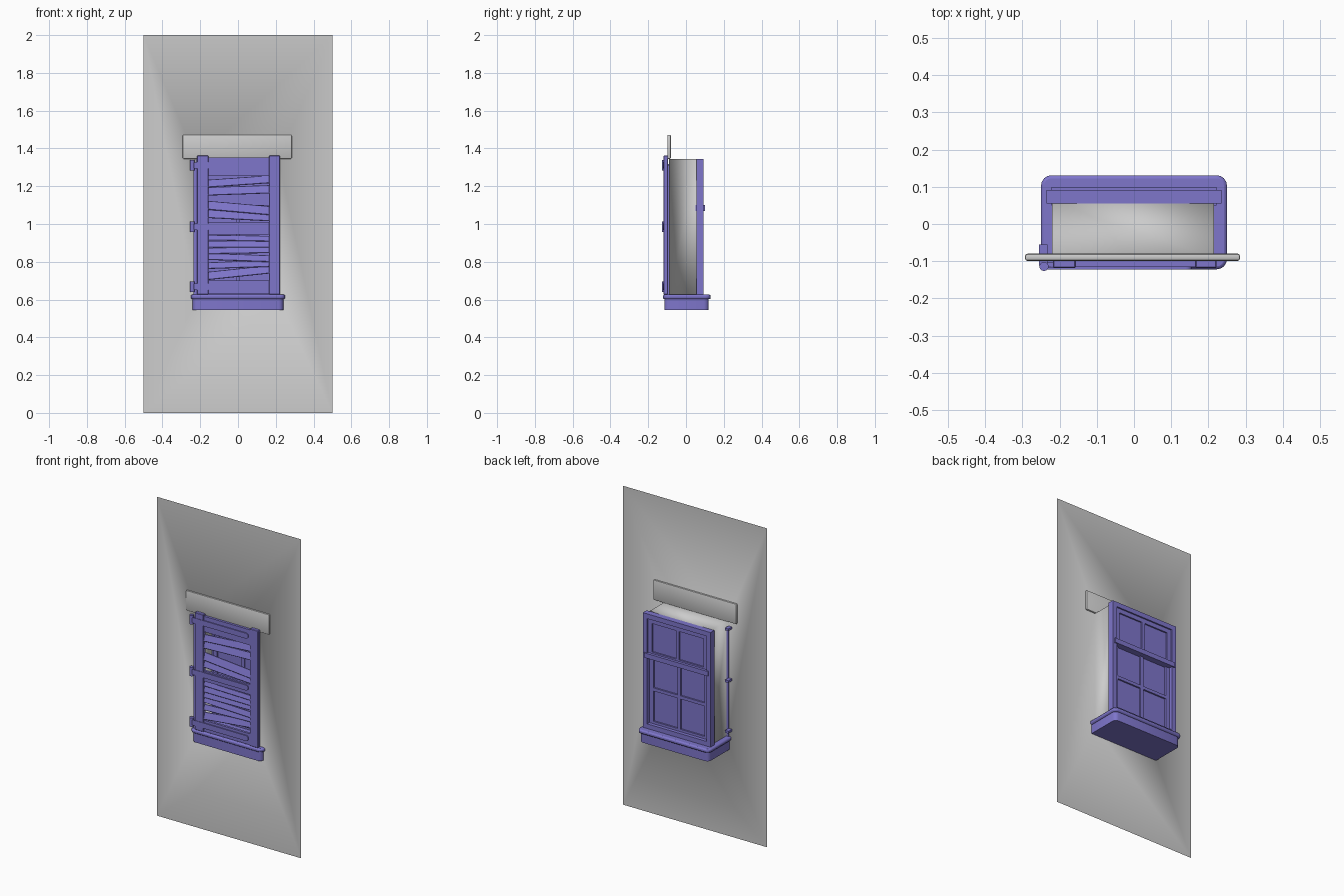
import bpy, bmesh, math
from mathutils import Matrix, Vector

if "Cube" in bpy.data.objects:
    bpy.data.objects.remove(bpy.data.objects["Cube"])

purple = bpy.data.materials.new("painted_wood")
purple.diffuse_color = (0.21, 0.18, 0.6, 1)
purple.use_nodes = True
purple.node_tree.nodes["Principled BSDF"].inputs["Base Color"].default_value = purple.diffuse_color


def finish(name, bm, mat=purple, angle=35):
    me = bpy.data.meshes.new(name)
    bm.to_mesh(me)
    bm.free()
    ob = bpy.data.objects.new(name, me)
    bpy.context.collection.objects.link(ob)
    if mat:
        me.materials.append(mat)
    bpy.ops.object.select_all(action='DESELECT')
    ob.select_set(True)
    bpy.context.view_layer.objects.active = ob
    bpy.ops.object.shade_smooth_by_angle(angle=math.radians(angle))
    return ob


def box(name, x, y, z, mat=purple, bevel=0.0, axis=None, seg=2, tilt=0, pitch=0):
    """Box from (min, max) ranges; axis limits the bevel to edges along it."""
    lo, hi = Vector((x[0], y[0], z[0])), Vector((x[1], y[1], z[1]))
    bm = bmesh.new()
    bmesh.ops.create_cube(bm, size=1)
    bmesh.ops.scale(bm, vec=hi - lo, verts=bm.verts)
    if bevel:
        edges = [e for e in bm.edges if axis is None
                 or abs((e.verts[0].co - e.verts[1].co).normalized()[axis]) > 0.9]
        bmesh.ops.bevel(bm, geom=edges, offset=bevel, segments=seg, profile=0.5, affect='EDGES')
    rot = Matrix.Rotation(math.radians(tilt), 4, 'Y') @ Matrix.Rotation(math.radians(pitch), 4, 'X')
    bm.transform(Matrix.Translation((lo + hi) / 2) @ rot)
    return finish(name, bm, mat)


# wall sheet with an opening, and the reveal running back from it
bm = bmesh.new()


def ring(x0, x1, y, z0, z1):
    return [bm.verts.new(c) for c in ((x0, y, z0), (x1, y, z0), (x1, y, z1), (x0, y, z1))]


rings = [ring(-0.5, 0.5, -0.09, 0, 2), ring(-0.22, 0.215, -0.09, 0.6, 1.345),
         ring(-0.22, 0.215, 0.055, 0.6, 1.345)]
for a, b in zip(rings, rings[1:]):
    for i in range(4):
        j = (i + 1) % 4
        bm.faces.new((a[i], a[j], b[j], b[i]))
finish("wall_with_reveal", bm, None, 180)

# lintel slab above the opening
box("lintel", (-0.293, 0.285), (-0.099, -0.08), (1.345, 1.472), None, 0.006)

# sill: rounded block and projecting lip
box("sill_block", (-0.24, 0.24), (-0.115, 0.12), (0.545, 0.61), bevel=0.025, axis=2, seg=3)
bm_lip = box("sill_lip", (-0.25, 0.25), (-0.122, 0.131), (0.602, 0.626), bevel=0.028, axis=2, seg=4)
rim = bm_lip.modifiers.new("rounded_rim", 'BEVEL')
rim.width, rim.segments, rim.limit_method = 0.008, 2, 'ANGLE'


def frame(name, xw, y, z, w):
    """Four-sided rectangular frame."""
    for side, s in (("left", -1), ("right", 1)):
        box(f"{name}_{side}", sorted((s * xw, s * (xw - w))), y, z)
    for side, zz in (("bottom", (z[0], z[0] + w)), ("top", (z[1] - w, z[1]))):
        box(f"{name}_{side}", (-xw + w, xw - w), y, zz)


# window frame, two sliding sashes, glass and glazing bars
frame("window_frame", 0.235, (0.055, 0.092), (0.625, 1.345), 0.03)
frame("upper_sash", 0.208, (0.065, 0.083), (1.08, 1.318), 0.03)
frame("lower_sash", 0.208, (0.047, 0.07), (0.64, 1.1), 0.03)
box("meeting_rail", (-0.222, 0.222), (0.05, 0.1), (1.07, 1.1))
box("upper_glass", (-0.18, 0.18), (0.07, 0.074), (1.1, 1.29))
box("lower_glass", (-0.18, 0.18), (0.056, 0.06), (0.66, 1.08))
box("upper_bar", (-0.011, 0.011), (0.063, 0.083), (1.1, 1.29))
box("lower_bar", (-0.011, 0.011), (0.047, 0.07), (0.66, 1.08))
box("cross_bar", (-0.18, 0.18), (0.047, 0.07), (0.86, 0.88))

# shutter: jamb strip, stiles and rails
box("shutter_jamb", (-0.235, -0.2), (-0.105, -0.085), (0.625, 1.31))
box("shutter_stile_left", (-0.218, -0.157), (-0.119, -0.096), (0.626, 1.362), bevel=0.003, seg=1)
box("shutter_stile_right", (0.165, 0.222), (-0.119, -0.096), (0.626, 1.362), bevel=0.003, seg=1)
for name, z in (("top", (1.255, 1.352)), ("middle", (0.945, 1.01)), ("bottom", (0.63, 0.7))):
    box(f"shutter_rail_{name}", (-0.16, 0.167), (-0.115, -0.1), z)

# crooked louvre slats: centre height, height, tilt
slats = [(1.225, 0.042, -4), (1.178, 0.045, -2), (1.085, 0.048, 5), (1.045, 0.045, 3),
         (0.925, 0.03, 1), (0.893, 0.036, 0), (0.86, 0.034, -1), (0.822, 0.036, 2),
         (0.785, 0.036, -2), (0.742, 0.044, -6)]
for i, (z, h, t) in enumerate(slats):
    box(f"slat_{i + 1}", (-0.162, 0.167), (-0.111, -0.104), (z - h / 2, z + h / 2),
        bevel=0.002, seg=1, tilt=t, pitch=-18)

# strap hinges: strap, knuckle and pin plate reaching behind the wall
for name, z in (("top", 1.31), ("middle", 0.985), ("bottom", 0.668)):
    box(f"hinge_strap_{name}", (-0.24, 0.155), (-0.122, -0.116), (z - 0.017, z + 0.017),
        bevel=0.016, axis=1, seg=4)
    bm = bmesh.new()
    bmesh.ops.create_cone(bm, cap_ends=True, segments=12, radius1=0.0125, radius2=0.0125, depth=0.055)
    bm.transform(Matrix.Translation((-0.242, -0.114, z)))
    finish(f"hinge_knuckle_{name}", bm)
    box(f"hinge_pin_{name}", (-0.255, -0.232), (-0.112, -0.055), (z - 0.007, z + 0.007))
